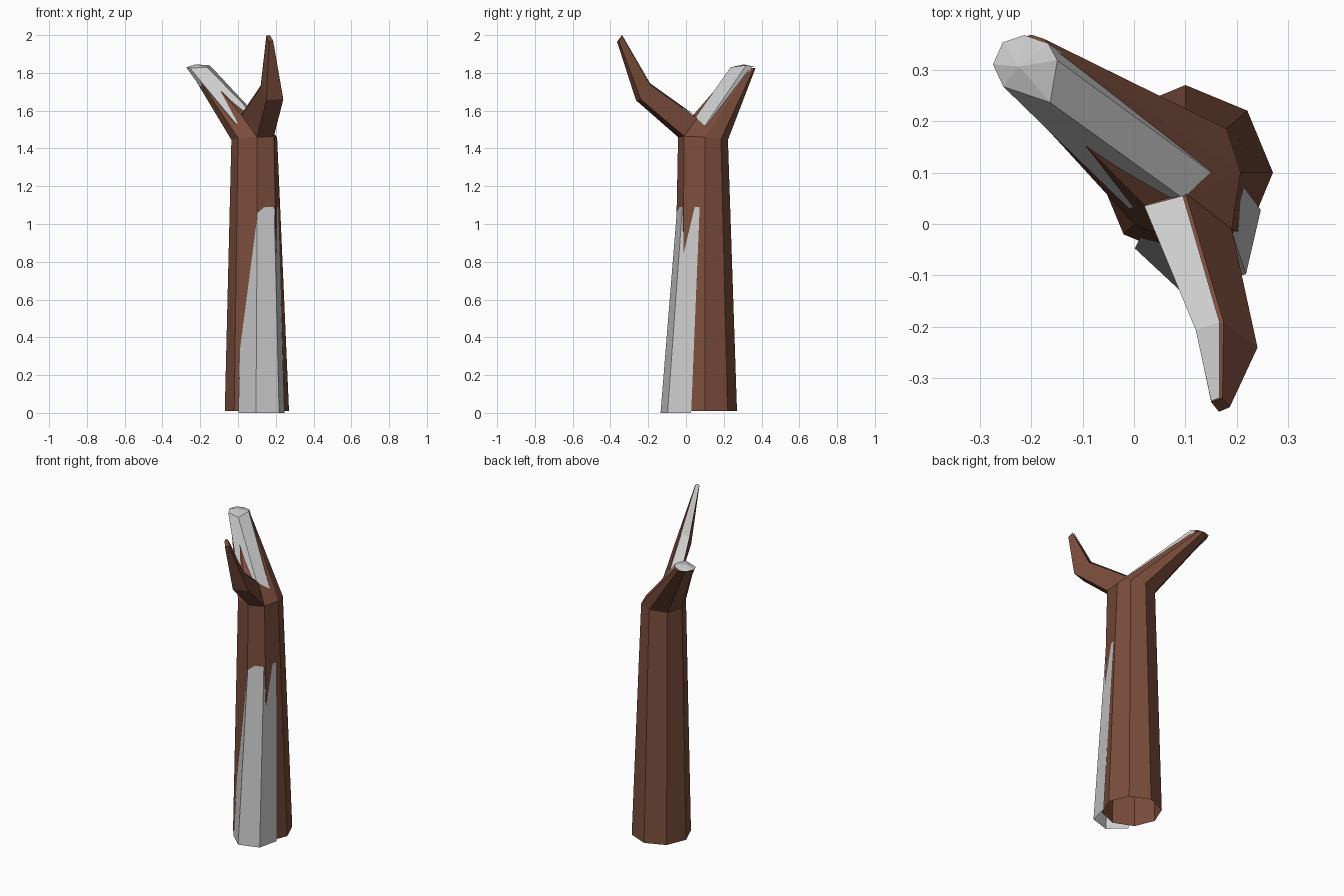
import bpy
import bmesh
from math import cos, sin, radians

if "Cube" in bpy.data.objects:
    bpy.data.objects.remove(bpy.data.objects["Cube"])

bark = bpy.data.materials.new("bark")
bark.diffuse_color = (0.2, 0.075, 0.045, 1)
bark.use_nodes = True
bark.node_tree.nodes["Principled BSDF"].inputs["Base Color"].default_value = bark.diffuse_color


def ring(cx, cy, z, r, angles):
    return [(cx + r * cos(radians(a)), cy + r * sin(radians(a)), z) for a in angles]


def band(bm, lower, upper, closed=False):
    """Faces between two rows of vertices, counter-clockwise seen from the tip."""
    n = len(lower)
    for i in range(n if closed else n - 1):
        j = (i + 1) % n
        bm.faces.new((lower[i], lower[j], upper[j], upper[i]))


def verts(bm, points):
    return [bm.verts.new(p) for p in points]


def finish(bm, name, material=None):
    mesh = bpy.data.meshes.new(name)
    bm.to_mesh(mesh)
    bm.free()
    obj = bpy.data.objects.new(name, mesh)
    bpy.context.collection.objects.link(obj)
    if material:
        mesh.materials.append(material)
    return obj


# Trunk: open eight-sided taper that forks into two limbs
bm = bmesh.new()
octagon = range(0, 360, 45)
base = verts(bm, ring(0.1, 0.1, 0.01, 0.17, octagon))
top = verts(bm, [(0.207, 0.1, 1.46), (0.18, 0.185, 1.45), (0.1, 0.222, 1.445),
                 (0.0, 0.185, 1.44), (-0.035, 0.09, 1.445), (0.0, 0.0, 1.455),
                 (0.1, -0.042, 1.46), (0.19, -0.01, 1.465)])
band(bm, base, top, closed=True)
crotch_left, crotch_right = verts(bm, [(0.02, 0.037, 1.575), (0.1, 0.06, 1.56)])

# Back limb: straight, ends in a small octagon
back_root = top[:6] + [crotch_left, crotch_right]
back_tip = verts(bm, ring(-0.205, 0.31, 1.825, 0.058,
                          (30, 60, 85, 130, 180, 225, 280, 340)))
band(bm, back_root, back_tip, closed=True)
bm.faces.new(back_tip)

# Front limb: four-sided with an elbow
front_root = [top[6], top[7], crotch_right, crotch_left]
elbow = verts(bm, [(0.15, -0.265, 1.655), (0.24, -0.24, 1.66),
                   (0.174, -0.19, 1.737), (0.12, -0.205, 1.725)])
front_tip = verts(bm, [(0.165, -0.365, 1.965), (0.186, -0.356, 1.97),
                       (0.172, -0.338, 1.995), (0.15, -0.346, 1.99)])
band(bm, front_root, elbow, closed=True)
band(bm, elbow, front_tip, closed=True)
bm.faces.new(front_tip)
bm.faces.new((top[7], top[0], crotch_right))
bm.faces.new((top[5], top[6], crotch_left))
finish(bm, "trunk", bark)

# Snow drift leaning on the front of the trunk: half a hexagon
bm = bmesh.new()
half_hex = (-163, -103, -43, 17)
band(bm, verts(bm, ring(0.124, -0.01, 0.0, 0.128, half_hex)),
     verts(bm, ring(0.123, 0.045, 1.09, 0.094, half_hex)))
finish(bm, "trunk_snow")

# Snow over the back limb, with a faceted cap
bm = bmesh.new()
rim = verts(bm, [(-0.274, 0.31, 1.83), (-0.254, 0.267, 1.825), (-0.163, 0.236, 1.83),
                 (-0.149, 0.318, 1.84), (-0.167, 0.351, 1.835), (-0.213, 0.367, 1.83),
                 (-0.255, 0.353, 1.83)])
foot = verts(bm, [(-0.02, 0.09, 1.47), (-0.01, 0.03, 1.53), (0.095, 0.05, 1.565),
                  (0.15, 0.1, 1.52), (0.12, 0.15, 1.48)])
band(bm, foot, rim[:5])
peak = bm.verts.new((-0.223, 0.306, 1.845))
for i in range(len(rim)):
    bm.faces.new((rim[i], rim[(i + 1) % len(rim)], peak))
finish(bm, "back_limb_snow")

# Snow strip along the top of the front limb
bm = bmesh.new()
rows = [verts(bm, p) for p in (
    [(0.095, 0.055, 1.57), (0.02, 0.035, 1.585)],
    [(0.166, -0.19, 1.745), (0.12, -0.206, 1.733)],
    [(0.166, -0.338, 2.0), (0.15, -0.344, 1.998)])]
for lower, upper in zip(rows, rows[1:]):
    band(bm, lower, upper)
finish(bm, "front_limb_snow")
